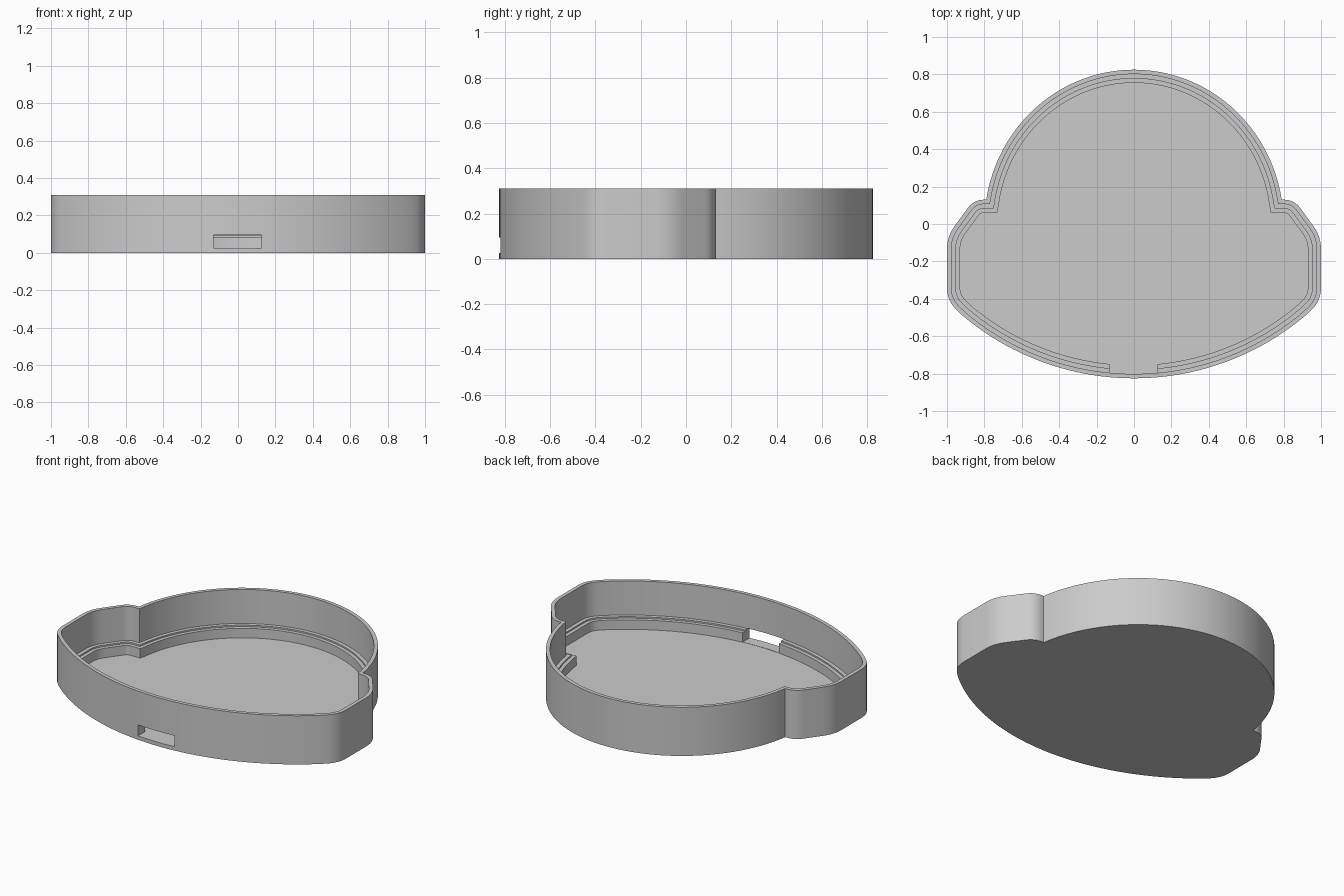
import bpy, bmesh, math
from mathutils import Vector

cube = bpy.data.objects.get("Cube")
if cube:
    bpy.data.objects.remove(cube, do_unlink=True)

grey = bpy.data.materials.new("plain_grey")
grey.use_nodes = True
colour = (0.6, 0.6, 0.6, 1)
grey.diffuse_color = colour
grey.node_tree.nodes["Principled BSDF"].inputs["Base Color"].default_value = colour


def fillet(before, corner, after, trim, steps=8):
    """Round a corner with a short curve that starts and ends trim away."""
    a = corner + (before - corner).normalized() * trim
    b = corner + (after - corner).normalized() * trim
    return [a.lerp(corner, i / steps).lerp(corner.lerp(b, i / steps), i / steps)
            for i in range(steps + 1)]


def inset(points, distance):
    """Move a clockwise closed outline inward with mitred corners."""
    result = []
    for i, p in enumerate(points):
        d1 = (p - points[i - 1]).normalized()
        d2 = (points[(i + 1) % len(points)] - p).normalized()
        n1, n2 = Vector((d1.y, -d1.x)), Vector((d2.y, -d2.x))
        result.append(p + (n1 + n2) * distance / (1 + n1.dot(n2)))
    return result


# Right half of the outline: domed back, shoulder, side, bowed front
RADIUS, FRONT = 1.42, -0.825


def bow(x):
    return Vector((x, FRONT + RADIUS - math.sqrt(RADIUS ** 2 - x * x)))


end = math.acos(0.13 / 0.825)
half = [Vector((0.8 * math.sin(end * i / 32), 0.825 * math.cos(end * i / 32)))
        for i in range(33)]
shoulder, side, front = Vector((0.856, 0.13)), Vector((1, -0.067)), bow(1)
half += fillet(half[-1], shoulder, side, 0.055)
half += fillet(shoulder, side, front, 0.07)
half += fillet(side, front, bow(0.9), 0.075)
half += [bow(0.92 * (1 - i / 24)) for i in range(25)]
outline = half + [Vector((-p.x, p.y)) for p in reversed(half[1:-1])]

# Tray body: wall, two narrow ledges and floor, as stacked insets (inset, z)
levels = [(0, 0), (0, 0.31), (0.0235, 0.31), (0.0235, 0.0935),
          (0.047, 0.0935), (0.047, 0.084), (0.07, 0.084), (0.07, 0.0235)]
bm = bmesh.new()
rings = [[bm.verts.new((p.x, p.y, z)) for p in inset(outline, d)]
         for d, z in levels]
for low, high in zip(rings, rings[1:]):
    for i in range(len(low)):
        bm.faces.new((low[i - 1], low[i], high[i], high[i - 1]))
bm.faces.new(rings[0])
bm.faces.new(rings[-1])
bmesh.ops.recalc_face_normals(bm, faces=bm.faces)
mesh = bpy.data.meshes.new("tray_body")
bm.to_mesh(mesh)
bm.free()
mesh.materials.append(grey)
tray = bpy.data.objects.new("tray_body", mesh)
bpy.context.collection.objects.link(tray)

# Slot through the front wall and ledges
bpy.ops.mesh.primitive_cube_add(size=1, location=(-0.003, -0.8, 0.06))
cutter = bpy.context.object
cutter.name = "slot_cutter"
cutter.scale = (0.256, 0.24, 0.07)
cutter.hide_render = True
cutter.data.materials.append(grey)

bpy.ops.object.select_all(action="DESELECT")
tray.select_set(True)
bpy.context.view_layer.objects.active = tray
cut = tray.modifiers.new("slot", "BOOLEAN")
cut.operation = "DIFFERENCE"
cut.solver = "EXACT"
cut.object = cutter
bpy.ops.object.modifier_apply(modifier=cut.name)
bpy.data.objects.remove(cutter, do_unlink=True)
bpy.ops.object.shade_smooth_by_angle(angle=math.radians(30))
